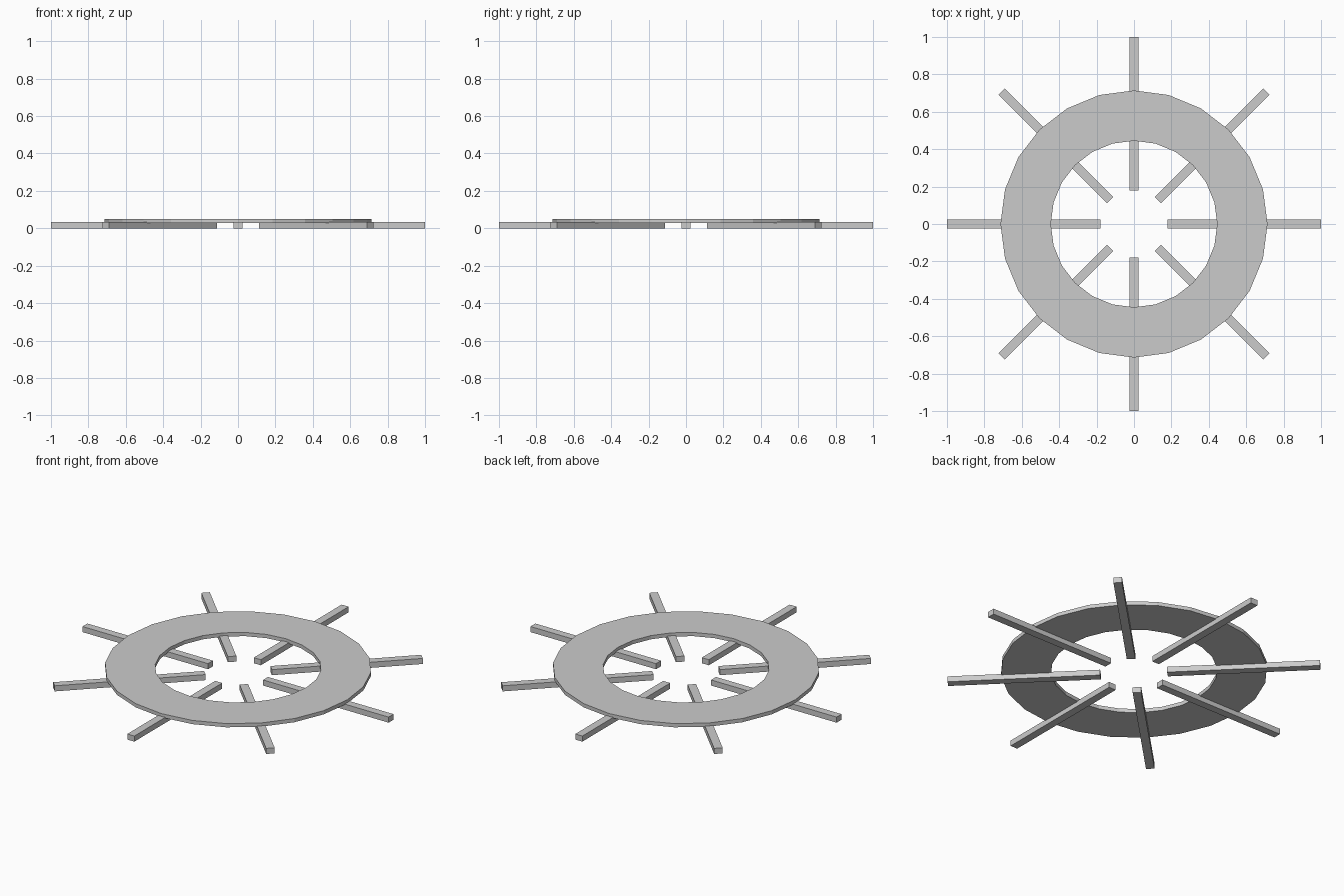
import bpy, bmesh, math
from mathutils import Matrix

cube = bpy.data.objects.get("Cube")
if cube:
    bpy.data.objects.remove(cube, do_unlink=True)

grey = bpy.data.materials.new("plain grey")
grey.use_nodes = True
grey.diffuse_color = (0.6, 0.6, 0.6, 1)
grey.node_tree.nodes["Principled BSDF"].inputs["Base Color"].default_value = (0.6, 0.6, 0.6, 1)


def finish(name, bm):
    bmesh.ops.recalc_face_normals(bm, faces=bm.faces)
    mesh = bpy.data.meshes.new(name)
    bm.to_mesh(mesh)
    bm.free()
    mesh.materials.append(grey)
    obj = bpy.data.objects.new(name, mesh)
    bpy.context.collection.objects.link(obj)
    return obj


# Flat rim: a rectangular section swept round in 24 steps
INNER, OUTER, LOW, HIGH = 0.445, 0.714, 0.028, 0.05
bm = bmesh.new()
section = [bm.verts.new((r, 0, z)) for r, z in
           ((INNER, LOW), (OUTER, LOW), (OUTER, HIGH), (INNER, HIGH))]
edges = [bm.edges.new((section[i], section[(i + 1) % 4])) for i in range(4)]
bmesh.ops.spin(bm, geom=section + edges, cent=(0, 0, 0), axis=(0, 0, 1),
               angle=math.tau, steps=24, use_merge=True)
bmesh.ops.remove_doubles(bm, verts=bm.verts, dist=0.0001)
finish("wheel_rim", bm)

# Eight square spokes running under the rim
START, END, WIDTH, HEIGHT = 0.18, 1.0, 0.046, 0.033
for i in range(8):
    bm = bmesh.new()
    bmesh.ops.create_cube(bm, size=1, matrix=Matrix.Translation(
        ((START + END) / 2, 0, HEIGHT / 2)) @ Matrix.Diagonal((END - START, WIDTH, HEIGHT, 1)))
    spoke = finish(f"spoke_{i + 1}", bm)
    spoke.rotation_euler.z = i * math.tau / 8
